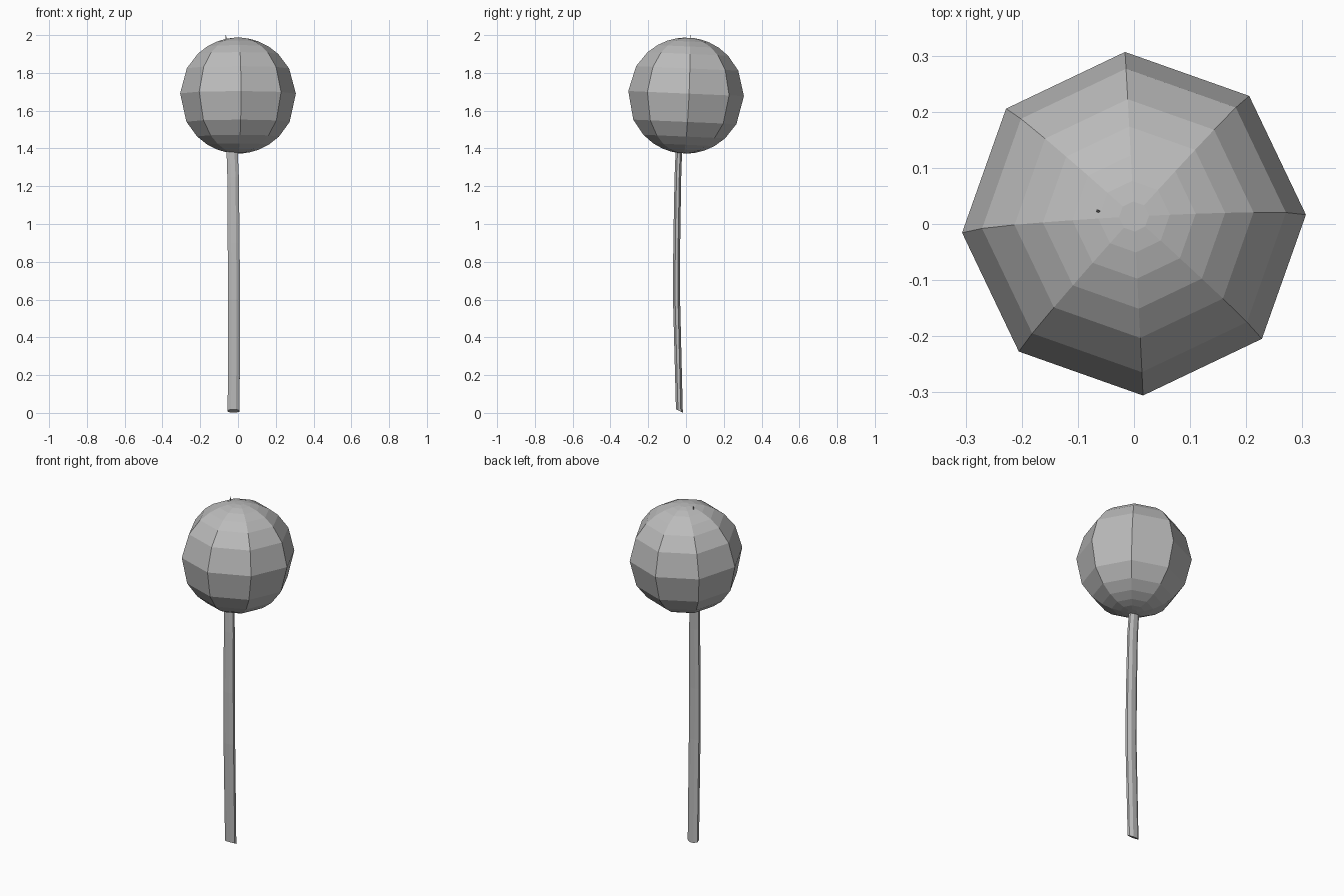
import bpy
import bmesh
from math import sin, cos, radians, tau
from mathutils import Matrix, Vector

if "Cube" in bpy.data.objects:
    bpy.data.objects.remove(bpy.data.objects["Cube"], do_unlink=True)

SIDES = 8


def make_material(name, color):
    mat = bpy.data.materials.new(name)
    mat.use_nodes = True
    mat.diffuse_color = color
    mat.node_tree.nodes["Principled BSDF"].inputs["Base Color"].default_value = color
    return mat


def skin_rings(name, rings, mat):
    """Bridge closed rings of points into one flat-shaded, capped mesh."""
    bm = bmesh.new()
    loops = [[bm.verts.new(p) for p in ring] for ring in rings]
    for low, high in zip(loops, loops[1:]):
        for i in range(SIDES):
            j = (i + 1) % SIDES
            bm.faces.new((low[i], low[j], high[j], high[i]))
    bm.faces.new(loops[0][::-1])
    bm.faces.new(loops[-1])
    bmesh.ops.recalc_face_normals(bm, faces=bm.faces)
    mesh = bpy.data.meshes.new(name)
    bm.to_mesh(mesh)
    bm.free()
    mesh.materials.append(mat)
    obj = bpy.data.objects.new(name, mesh)
    bpy.context.collection.objects.link(obj)
    return obj


def ring(center, rx, ry, turn=0.0, slant=0.0):
    """Elliptical ring; slant lowers the back edge."""
    pts = []
    for i in range(SIDES):
        a = tau * i / SIDES + turn
        x, y = rx * cos(a), ry * sin(a)
        pts.append(Vector(center) + Vector((x, y, -slant * y)))
    return pts


grey = make_material("plain grey", (0.5, 0.5, 0.5, 1))

# Head: faceted ball with rings crowded towards the poles, tipped a little
R = 0.307
latitudes = (-85, -78, -69, -58, -45, -27, 2, 28, 46, 58, 69, 78, 85)
head_rings = [ring((0, 0, R * sin(radians(a))), R * cos(radians(a)),
                   R * cos(radians(a)), radians(3)) for a in latitudes]
head = skin_rings("head", head_rings, grey)
head.data.transform(Matrix.Translation((0, 0, 1.68)) @ Matrix.Rotation(radians(-2.5), 4, "X"))

# Stick: flattened, gently bowed stem with a slanted foot and a fine tip
path = [  # x, y, z, half width
    (-0.023, -0.035, 0.010, 0.034),
    (-0.021, -0.050, 0.600, 0.035),
    (-0.023, -0.049, 0.900, 0.034),
    (-0.026, -0.043, 1.250, 0.033),
    (-0.031, -0.038, 1.380, 0.032),
    (-0.045, -0.010, 1.700, 0.020),
    (-0.065, 0.025, 2.000, 0.002),
]
stick_rings = [ring((x, y, z), w, w * 0.58, tau / 16, 0.5 if k == 0 else 0)
               for k, (x, y, z, w) in enumerate(path)]
skin_rings("stick", stick_rings, grey)
